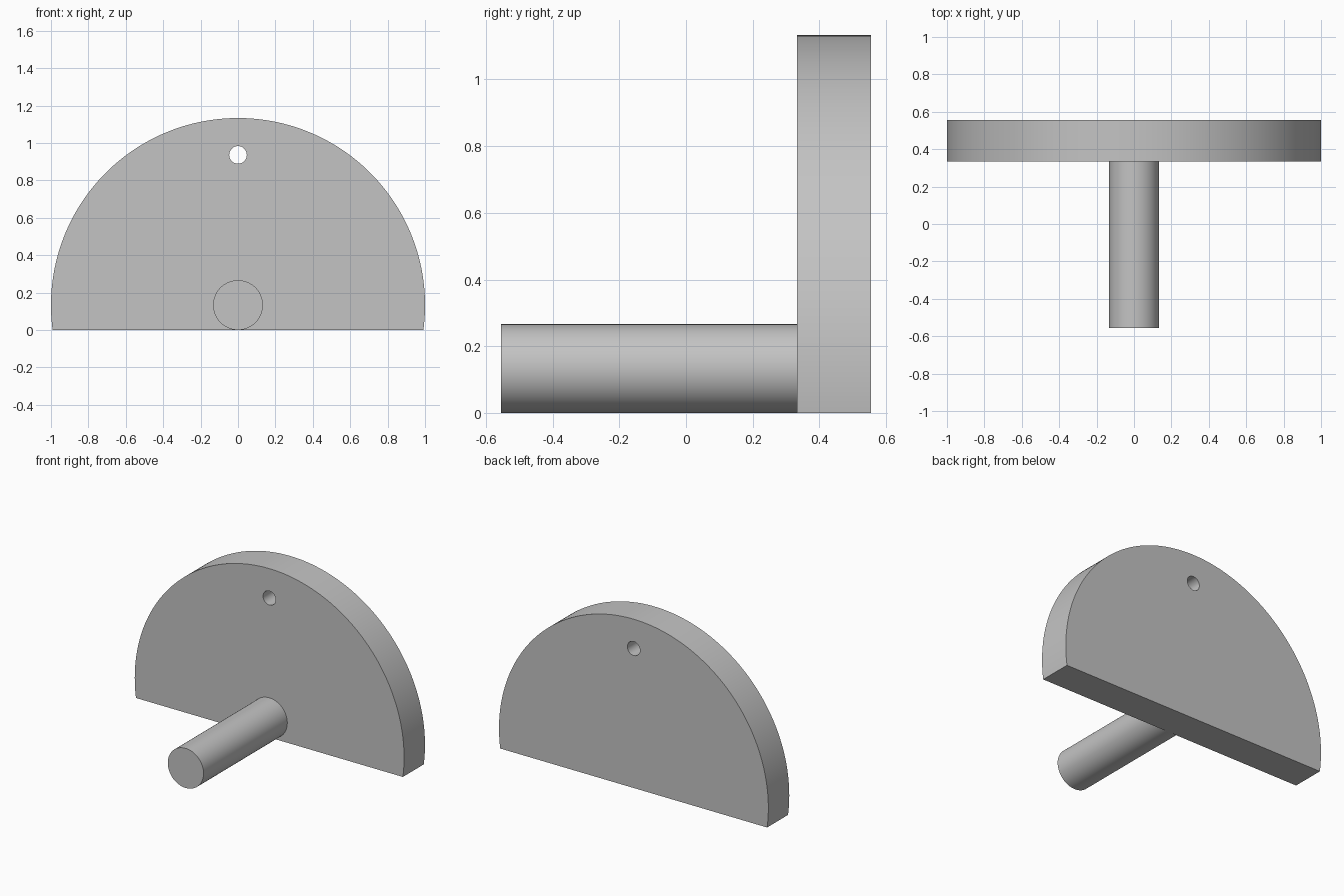
import bpy, bmesh, math
from mathutils import Vector

cube = bpy.data.objects.get("Cube")
if cube:
    bpy.data.objects.remove(cube, do_unlink=True)

PEG_R = 0.133           # the disc and the peg share one axis at this height
FRONT, JOIN, BACK = -0.555, 0.333, 0.555

grey = bpy.data.materials.new("plain grey")
grey.use_nodes = True
colour = (0.55, 0.55, 0.55, 1)
grey.diffuse_color = colour
grey.node_tree.nodes["Principled BSDF"].inputs["Base Color"].default_value = colour


def arc(radius, z, start, end, steps):
    """Points on an arc in the xz plane."""
    angles = [start + (end - start) * i / steps for i in range(steps + 1)]
    return [(radius * math.cos(a), z + radius * math.sin(a)) for a in angles]


def extruded(name, loops, y0, y1):
    """Fill closed loops (outline, then holes) and extrude along y."""
    bm = bmesh.new()
    for loop in loops:
        verts = [bm.verts.new((x, y0, z)) for x, z in loop]
        for a, b in zip(verts, verts[1:] + verts[:1]):
            bm.edges.new((a, b))
    bmesh.ops.triangle_fill(bm, edges=bm.edges[:], use_beauty=True, normal=Vector((0, -1, 0)))
    result = bmesh.ops.extrude_face_region(bm, geom=bm.faces[:], use_keep_orig=True)
    moved = [g for g in result["geom"] if isinstance(g, bmesh.types.BMVert)]
    bmesh.ops.translate(bm, verts=moved, vec=(0, y1 - y0, 0))
    bmesh.ops.recalc_face_normals(bm, faces=bm.faces[:])
    mesh = bpy.data.meshes.new(name)
    bm.to_mesh(mesh)
    bm.free()
    mesh.materials.append(grey)
    obj = bpy.data.objects.new(name, mesh)
    bpy.context.collection.objects.link(obj)
    bpy.ops.object.select_all(action='DESELECT')
    obj.select_set(True)
    bpy.context.view_layer.objects.active = obj
    bpy.ops.object.shade_smooth_by_angle()
    return obj


# Half-disc plate, cut flat at the floor, with a small hole near the top
dip = math.asin(PEG_R)
outline = arc(1, PEG_R, -dip, math.pi + dip, 128)
hole = arc(0.047, 0.936, 0, math.tau, 48)[:-1]
extruded("half_disc_plate", [outline, hole], JOIN, BACK)

# Round peg standing out from the front of the plate
extruded("round_peg", [arc(PEG_R, PEG_R, 0, math.tau, 64)[:-1]], FRONT, JOIN)
